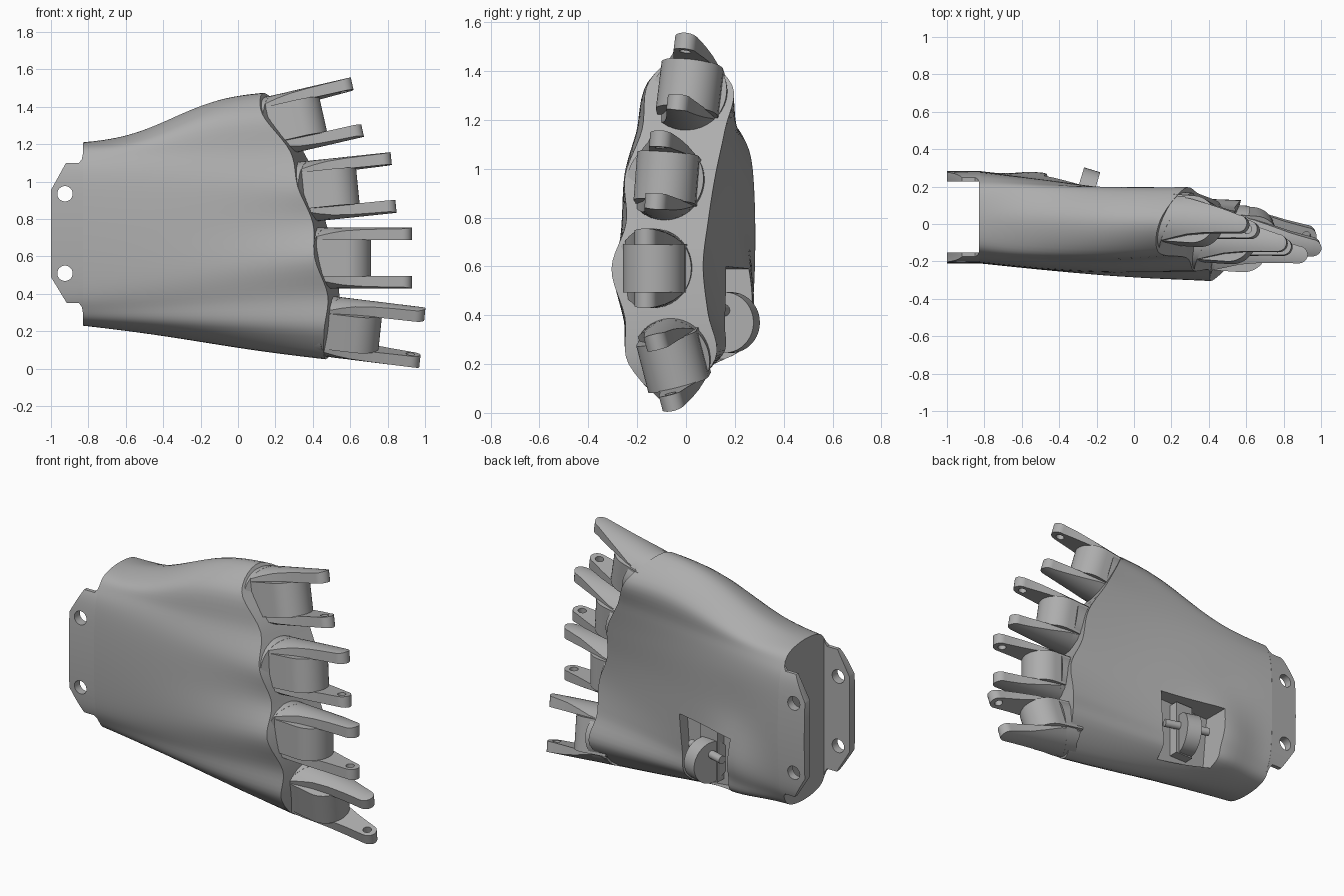
import bpy, bmesh, math
from mathutils import Matrix, Vector

if "Cube" in bpy.data.objects:
    bpy.data.objects.remove(bpy.data.objects["Cube"])

grey = bpy.data.materials.new("plain_grey")
grey.use_nodes = True
grey.diffuse_color = (0.42, 0.42, 0.42, 1)
grey.node_tree.nodes["Principled BSDF"].inputs["Base Color"].default_value = grey.diffuse_color


def finish(name, bm, matrix=None):
    if matrix:
        bm.transform(matrix)
    bmesh.ops.recalc_face_normals(bm, faces=bm.faces)
    mesh = bpy.data.meshes.new(name)
    bm.to_mesh(mesh)
    bm.free()
    mesh.materials.append(grey)
    obj = bpy.data.objects.new(name, mesh)
    bpy.context.collection.objects.link(obj)
    return obj


def activate(obj):
    bpy.ops.object.select_all(action='DESELECT')
    obj.select_set(True)
    bpy.context.view_layer.objects.active = obj


def smooth(obj):
    activate(obj)
    bpy.ops.object.shade_smooth_by_angle(angle=math.radians(35))


def cut(obj, cutter, operation='DIFFERENCE'):
    cutter.hide_render = True
    mod = obj.modifiers.new("cut", 'BOOLEAN')
    mod.operation = operation
    mod.object = cutter
    activate(obj)
    bpy.ops.object.modifier_apply(modifier="cut")
    bpy.data.objects.remove(cutter)


def prism(name, outline, a, b, place, matrix=None):
    """Extrude a 2D outline from a to b; place maps (u, v, height) to a point."""
    bm = bmesh.new()
    low, high = [[bm.verts.new(place(u, v, h)) for u, v in outline] for h in (a, b)]
    n = len(outline)
    bm.faces.new(low)
    bm.faces.new(high)
    for i in range(n):
        j = (i + 1) % n
        bm.faces.new((low[i], low[j], high[j], high[i]))
    return finish(name, bm, matrix)


def rod(name, radius, length, matrix, segments=40):
    bm = bmesh.new()
    bmesh.ops.create_cone(bm, cap_ends=True, segments=segments, radius1=radius,
                          radius2=radius, depth=length)
    return finish(name, bm, matrix)


def along_x(u, v, h):
    return (h, u, v)


def along_y(u, v, h):
    return (u, h, v)


def along_z(u, v, h):
    return (u, v, h)


# Palm shell: loft from the rounded wrist to the scalloped knuckle line
knuckle = [Vector(p) for p in (
    (.14, .02, 1.475), (.13, -.15, 1.36), (.28, -.18, 1.16), (.32, -.25, .97),
    (.40, -.245, .78), (.41, -.305, .59), (.48, -.25, .39), (.46, -.235, .2),
    (.47, -.06, .05), (.57, .12, .22), (.54, .09, .41), (.54, .07, .6),
    (.47, .09, .78), (.45, .12, .97), (.35, .16, 1.16), (.27, .19, 1.34))]
K = len(knuckle)


def power(value, exponent):
    return math.copysign(abs(value) ** exponent, value)


wrist = []
for k in range(K):
    t = math.tau * k / K
    wrist.append(Vector((-.83, .037 - .247 * power(math.sin(t), .58),
                         .72 + .49 * power(math.cos(t), .58))))
soft = [p.copy() if k % 8 in (0, 1, 7) else
        (knuckle[k - 1] + 2 * p + knuckle[(k + 1) % K]) / 4 for k, p in enumerate(knuckle)]


def closed_curve(points, sub):
    out = []
    for i in range(K):
        a, b, c, d = (points[(i + o) % K] for o in (-1, 0, 1, 2))
        for s in range(sub):
            t = s / sub
            out.append(b + .5 * t * (c - a + t * (2 * a - 5 * b + 4 * c - d
                                                  + t * (3 * (b - c) + d - a))))
    return out


bm = bmesh.new()
rings, steps = [], 28
for s in range(steps + 1):
    u = s / steps
    w = u - .025 * math.sin(math.tau * u)
    ring = []
    for k in range(K):
        p = wrist[k].lerp(soft[k], w) + (knuckle[k] - soft[k]) * u ** 3
        p.x = wrist[k].x + (knuckle[k].x - wrist[k].x) * u
        if 0 < k < 8:                       # fuller front
            p.y -= .028 * math.sin(math.pi * u)
        if k in (9, 10, 11):                # swelling beside the thumb
            p.y += .05 * u * 4 * math.exp(-((u - .2) / .15) ** 2)
        if k in (0, 1, 15):                 # dip, then hump along the top edge
            p.z -= .02 * math.sin(math.tau * u)
        ring.append(p)
    rings.append([bm.verts.new(p) for p in closed_curve(ring, 6)])
N = len(rings[0])
for r, q in zip(rings, rings[1:]):
    for i in range(N):
        j = (i + 1) % N
        bm.faces.new((r[i], r[j], q[j], q[i]))
for ring in (rings[0], rings[-1]):
    for i in range(N // 2):
        quad = [ring[i], ring[i + 1], ring[N - i - 1], ring[-i]]
        bm.faces.new(list(dict.fromkeys(quad)))
palm = finish("palm_shell", bm)

# Thumb pocket cut in the back
pocket = [(-.45, .22), (-.1, .18), (-.07, .6), (-.48, .59)]
cut(palm, prism("pocket_cutter", pocket, .09, .6, along_y))
smooth(palm)

# Thumb wheel, its pivot pin and the stand beneath it
hub = Matrix.Translation((-.26, .17, .37))
turn = hub @ Matrix.Rotation(math.radians(-17), 4, 'Z') @ Matrix.Rotation(math.pi / 2, 4, 'Y')
smooth(rod("thumb_wheel", .125, .09, turn))
smooth(rod("thumb_pin", .024, .28, turn @ Matrix.Translation((-.05, 0, 0)), 20))
prism("thumb_stand", [(-.32, .24), (-.2, .24), (-.2, .58), (-.32, .58)], .05, .15, along_y)

# Wrist tabs follow the wrist outline, with two bolt holes each
tab = [(-1, .49), (-1, .955), (-.92, 1.1), (-.85, 1.1), (-.835, 1.12), (-.82, 1.2),
       (-.82, .25), (-.835, .33), (-.85, .35), (-.915, .35)]
for name, a, b in (("front_wrist_tab", -.4, -.152), ("back_wrist_tab", .228, .4)):
    obj = prism(name, tab, a, b, along_y)
    outline = [(p.y, p.z) for p in closed_curve(wrist, 6)]
    cut(obj, prism("outline_cutter", outline, -1.1, -.7, along_x), 'INTERSECT')
    for z in (.51, .935):
        hole = Matrix.Translation((-.925, 0, z)) @ Matrix.Rotation(math.pi / 2, 4, 'X')
        cut(obj, rod("bolt_cutter", .041, 2, hole))
    smooth(obj)

# Finger joints: round socket, knuckle block and a pair of tapered prongs
R, GAP = .163, .096


def finger(name, origin, pitch, roll, length):
    m = (Matrix.Translation(origin) @ Matrix.Rotation(math.radians(-4), 4, 'Z')
         @ Matrix.Rotation(math.radians(-pitch), 4, 'Y')
         @ Matrix.Rotation(math.radians(roll), 4, 'X'))
    # slanted socket
    bm = bmesh.new()
    bmesh.ops.create_cone(bm, cap_ends=True, segments=48, radius1=R, radius2=R, depth=.2)
    bm.transform(Matrix.Rotation(math.pi / 2, 4, 'Y'))
    for v in bm.verts:
        v.co.x = .45 * v.co.y + (.01 if v.co.x > 0 else -.07)
    smooth(finish(name + "_socket", bm, m))
    # knuckle block with a rounded nose
    nose = [(.115 + .127 * math.sin(t), .012 - .127 * math.cos(t))
            for t in (math.pi * i / 20 for i in range(21))]
    smooth(prism(name + "_block", [(-.05, -.115)] + nose + [(-.05, .139)],
                 -GAP - .003, GAP + .003, along_z, m))
    # prongs
    stations = [(-.04, -.115, .12), (.03, -.095, .128), (.1, -.075, .12),
                (.2, -.06, .097), (.3, -.052, .071), (length - .05, -.047, .047)]
    for i in range(1, 9):
        t = math.pi / 2 * i / 8
        half = .047 * max(math.cos(t), .08)
        stations.append((length - .05 + .05 * math.sin(t), -half, half))
    bm = bmesh.new()
    cols = 8
    for side in (-1, 1):
        sections = []
        for x, lo, hi in stations:
            ys = [lo + (hi - lo) * c / cols for c in range(cols + 1)]
            outer = [(x, y, side * math.sqrt(R * R - y * y)) for y in ys]
            inner = [(x, y, side * GAP) for y in reversed(ys)]
            sections.append([bm.verts.new(p) for p in outer + inner])
        n = len(sections[0])
        for a, b in zip(sections, sections[1:]):
            for i in range(n):
                j = (i + 1) % n
                bm.faces.new((a[i], a[j], b[j], b[i]))
        bm.faces.new(sections[0])
        bm.faces.new(sections[-1])
    prongs = finish(name + "_prongs", bm, m)
    # blind pivot holes on the inner sides
    cut(prongs, rod("pivot_cutter", .024, .28, m @ Matrix.Translation((length - .055, 0, 0)), 20))
    smooth(prongs)


finger("index", (.22, .01, 1.302), 13, -6, .43)
finger("middle", (.4, -.085, .95), 6, -4, .435)
finger("ring", (.47, -.135, .592), 0, 0, .46)
finger("little", (.52, -.06, .222), -7, 14, .47)
